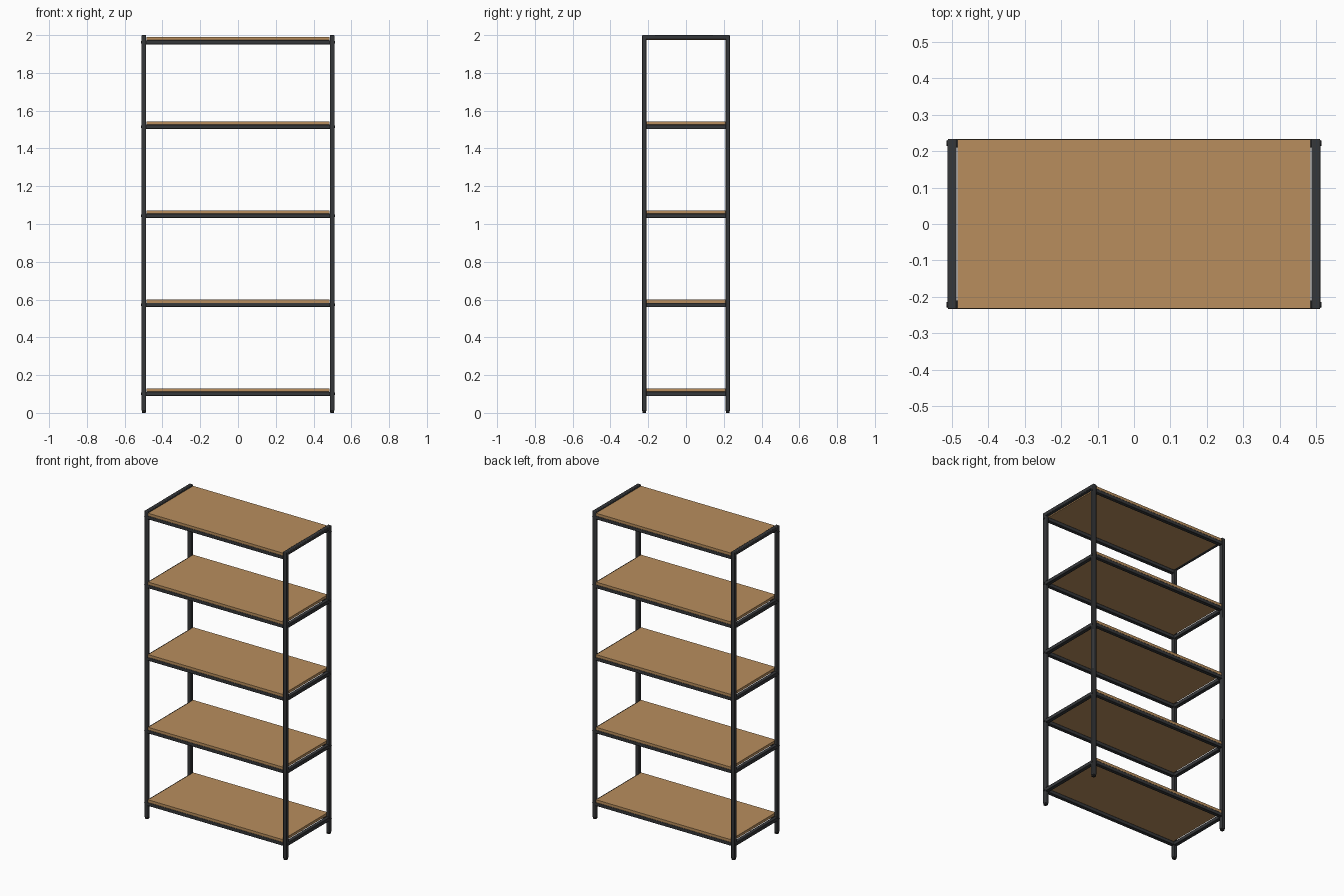
import bpy, math

if "Cube" in bpy.data.objects:
    bpy.data.objects.remove(bpy.data.objects["Cube"])

def mat(name, rgb):
    m = bpy.data.materials.new(name)
    m.diffuse_color = (*rgb, 1)
    m.use_nodes = True
    m.node_tree.nodes["Principled BSDF"].inputs["Base Color"].default_value = m.diffuse_color
    return m

METAL = mat("charcoal metal", (0.036, 0.038, 0.041))
WOOD = mat("warm wood", (0.48, 0.27, 0.11))
RUBBER = mat("black plastic", (0.02, 0.02, 0.021))

def box(name, x, y, z, material, bevel=0.0):
    """Box from (min, max) ranges, optionally with rounded edges."""
    lo, hi = zip(x, y, z)
    bpy.ops.mesh.primitive_cube_add(size=1, location=[(a + b) / 2 for a, b in zip(lo, hi)])
    o = bpy.context.object
    o.name = name
    o.scale = [b - a for a, b in zip(lo, hi)]
    bpy.ops.object.transform_apply(location=False, rotation=False, scale=True)
    o.data.materials.append(material)
    if bevel:
        b = o.modifiers.new("round", 'BEVEL')
        b.width, b.segments = bevel, 2
        bpy.ops.object.shade_smooth_by_angle(angle=math.radians(50))
    return o

def span(a, b, s):
    """Range a..b mirrored by sign s."""
    return tuple(sorted((a * s, b * s)))

XO, YO, T = 0.5105, 0.2335, 0.0245      # outer half width, half depth, tube size
XI, YI = XO - T, YO - T
SHELVES = [0.112, 0.583, 1.055, 1.526, 1.973]   # underside of each board

for sx in (-1, 1):
    side = "left" if sx < 0 else "right"
    for sy in (-1, 1):
        end = "front" if sy < 0 else "back"
        # upright tube and its foot plug
        box(f"{end}_{side}_post", span(XI, XO, sx), span(YI, YO, sy), (0.01, 1.99), METAL, 0.004)
        box(f"{end}_{side}_foot", span(XI + .002, XO - .002, sx),
            span(YI + .002, YO - .002, sy), (0, 0.012), RUBBER, 0.003)
        # bolt heads on the outer post faces
        for i, z in enumerate(SHELVES):
            bpy.ops.mesh.primitive_cylinder_add(
                vertices=12, radius=0.007, depth=0.006,
                location=(sx * (XO + 0.0005), sy * (YO - T / 2), z - 0.011),
                rotation=(0, math.pi / 2, 0))
            o = bpy.context.object
            o.name = f"{end}_{side}_bolt_{i}"
            o.data.materials.append(METAL)
    # top rail capping the two posts
    box(f"{side}_top_rail", span(XI, XO, sx), (-YO, YO), (1.9765, 2.0), METAL, 0.004)
    # side rails of the lower shelves
    for i, z in enumerate(SHELVES[:-1]):
        box(f"{side}_rail_{i}", span(XI, XO, sx), (-YI - .002, YI + .002),
            (z - 0.0235, z), METAL, 0.003)

for i, z in enumerate(SHELVES):
    # wooden board resting on the front and back rails
    box(f"shelf_board_{i}", (-0.484, 0.484), (-0.232, 0.232), (z, z + 0.0175), WOOD)
    for sy, end in ((-1, "front"), (1, "back")):
        box(f"{end}_rail_{i}", (-XI - .002, XI + .002), span(YI, YO, sy),
            (z - 0.0225, z), METAL, 0.003)
